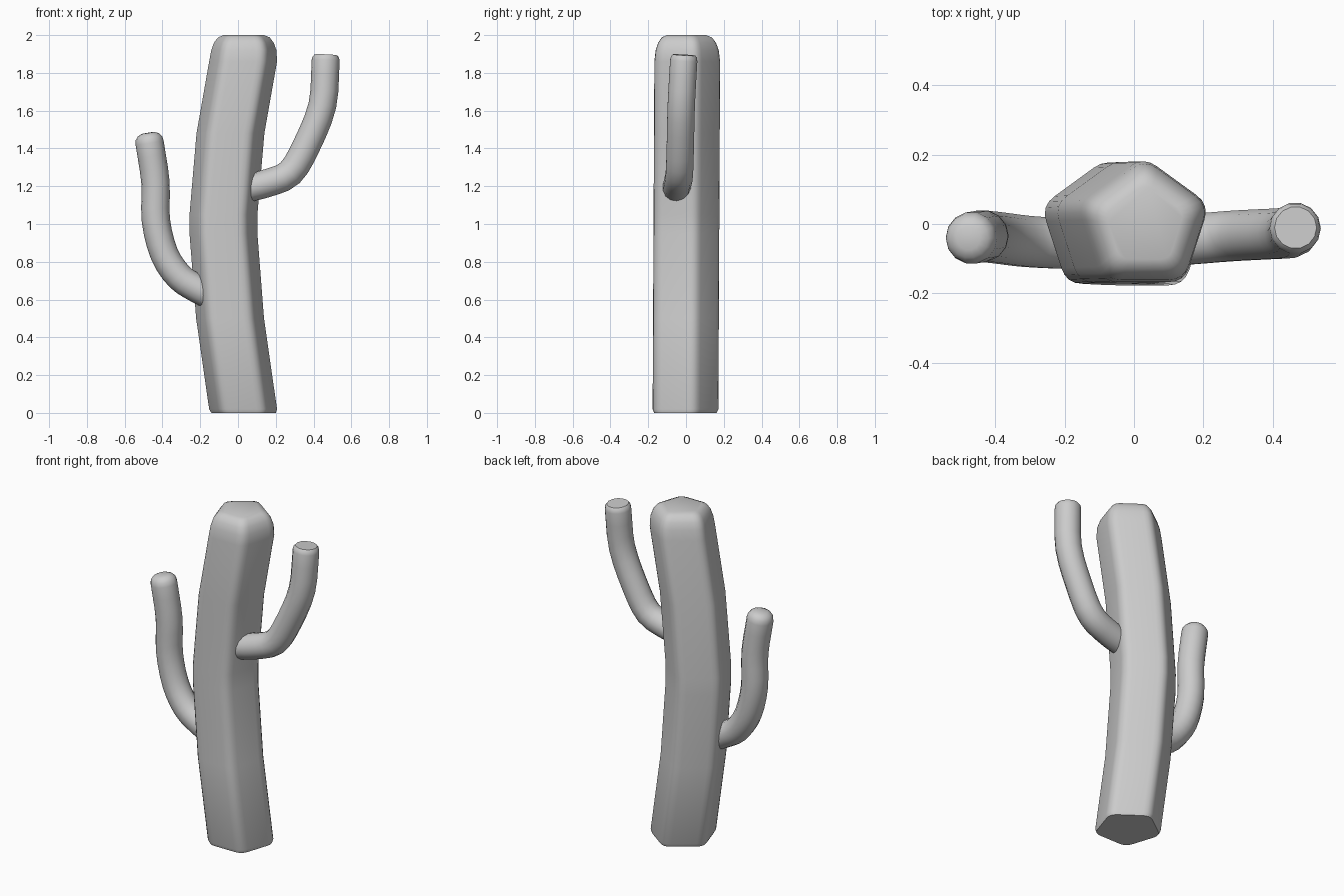
import bpy, bmesh, math
from mathutils import Vector

if "Cube" in bpy.data.objects:
    bpy.data.objects.remove(bpy.data.objects["Cube"])


def loft(name, rings, angle):
    # Skin a stack of equal-length rings and close both ends
    bm = bmesh.new()
    loops = [[bm.verts.new(p) for p in ring] for ring in rings]
    n = len(loops[0])
    for a, b in zip(loops, loops[1:]):
        for i in range(n):
            j = (i + 1) % n
            bm.faces.new((a[i], a[j], b[j], b[i]))
    bm.faces.new(loops[0][::-1])
    bm.faces.new(loops[-1])
    bmesh.ops.recalc_face_normals(bm, faces=bm.faces[:])
    mesh = bpy.data.meshes.new(name)
    bm.to_mesh(mesh)
    bm.free()
    ob = bpy.data.objects.new(name, mesh)
    bpy.context.collection.objects.link(ob)
    bpy.ops.object.select_all(action='DESELECT')
    ob.select_set(True)
    bpy.context.view_layer.objects.active = ob
    bpy.ops.object.shade_smooth_by_angle(angle=math.radians(angle))
    return ob


def rounded_pentagon(radius, cut):
    corners = [Vector((math.cos(a), math.sin(a))) * radius
               for a in (math.radians(90 + 72 * k) for k in range(5))]
    pts = []
    for k, c in enumerate(corners):
        p = c.lerp(corners[k - 1], cut)
        q = c.lerp(corners[(k + 1) % 5], cut)
        for t in (0, 0.25, 0.5, 0.75, 1):
            pts.append(p.lerp(c, t).lerp(c.lerp(q, t), t))
    return pts


def smooth_path(pts, steps):
    # Catmull-Rom through the given points
    p = [Vector(v) for v in pts]
    p = [2 * p[0] - p[1]] + p + [2 * p[-1] - p[-2]]
    out = []
    for a, b, c, d in zip(p, p[1:], p[2:], p[3:]):
        for s in range(steps):
            t = s / steps
            out.append(0.5 * (2 * b + (c - a) * t + (2 * a - 5 * b + 4 * c - d) * t * t
                              + (3 * b - a - 3 * c + d) * t ** 3))
    return out + [p[-2]]


def arm(name, pts, radius, cap, sides=14):
    path = smooth_path(pts, 3)
    tang = [(path[min(i + 1, len(path) - 1)] - path[max(i - 1, 0)]).normalized()
            for i in range(len(path))]
    stations = [(p, t, radius) for p, t in zip(path, tang)]
    # Rounded tip
    for h, s in cap:
        stations.append((path[-1] + tang[-1] * h, tang[-1], radius * s))
    rings = []
    for p, t, r in stations:
        u = t.cross(Vector((0, 1, 0))).normalized()
        v = t.cross(u)
        rings.append([p + (u * math.cos(a) + v * math.sin(a)) * r
                      for a in (2 * math.pi * k / sides for k in range(sides))])
    return loft(name, rings, 50)


# Trunk: bent pentagonal column, (z, centre x, scale)
section = rounded_pentagon(0.2, 0.2)
levels = [(0.0, 0.03, 0.95), (0.02, 0.027, 1), (0.5, -0.042, 1), (0.95, -0.077, 1),
          (1.05, -0.077, 1), (1.48, -0.04, 1), (1.86, 0.027, 1), (1.92, 0.031, 0.96),
          (1.96, 0.031, 0.88), (1.988, 0.031, 0.76), (2.0, 0.031, 0.6)]
loft("trunk", [[(x + p.x * s, p.y * s - 0.015 + 0.005 * z, z) for p in section]
               for z, x, s in levels], 40)

# Arms
arm("left_arm", [(-0.16, -0.055, 0.63), (-0.22, -0.055, 0.66), (-0.31, -0.05, 0.72),
                 (-0.39, -0.04, 0.84), (-0.435, -0.035, 1.02), (-0.437, -0.035, 1.22),
                 (-0.468, -0.04, 1.43)], 0.075,
    [(0.025, 0.94), (0.043, 0.75), (0.053, 0.45)])
arm("right_arm", [(0.05, -0.05, 1.19), (0.15, -0.045, 1.215), (0.275, -0.035, 1.27),
                  (0.365, -0.03, 1.42), (0.447, -0.025, 1.63), (0.464, -0.012, 1.865)], 0.074,
    [(0.018, 0.95), (0.03, 0.82)])
